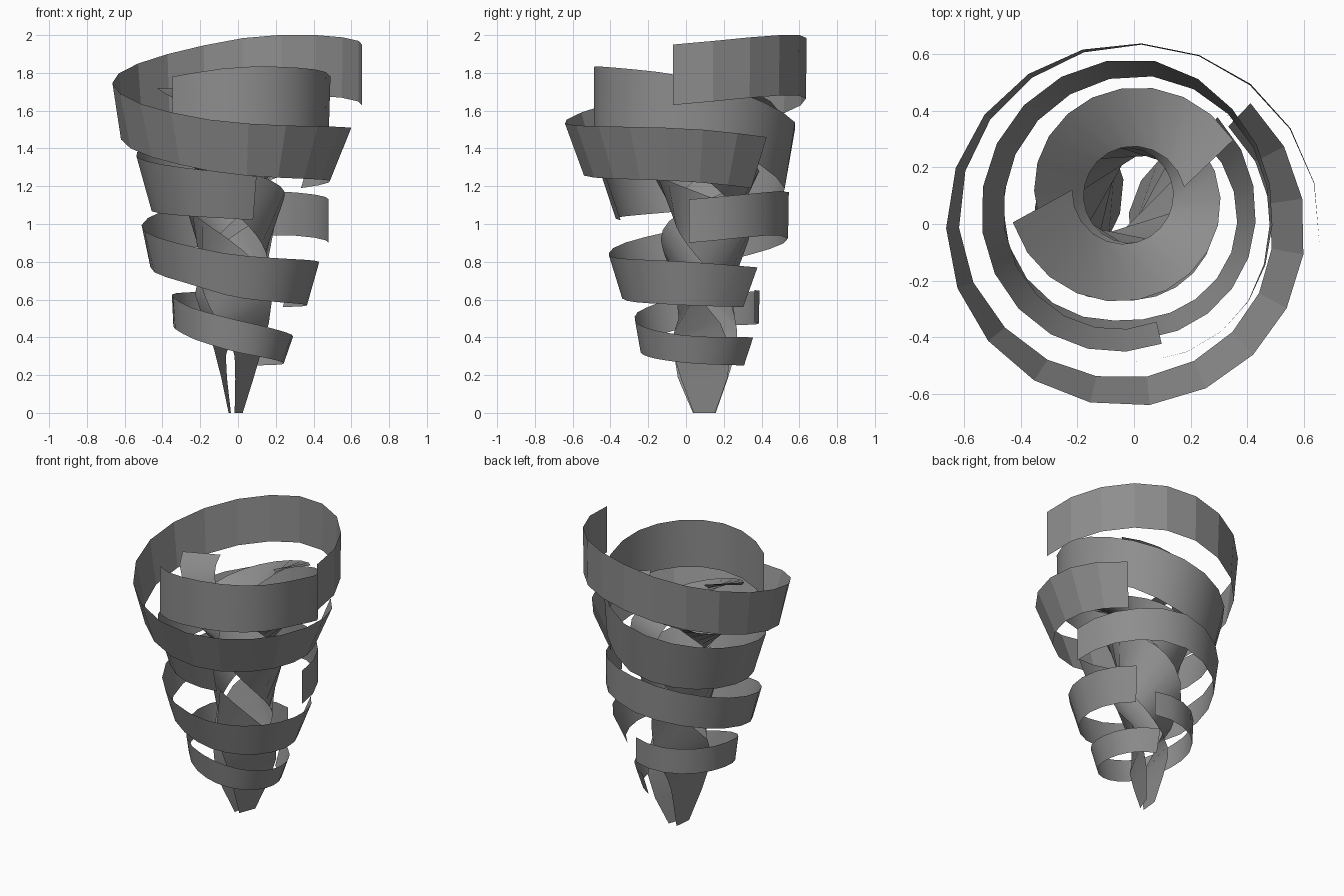
import bpy
import bmesh
from math import radians, cos, sin

# Remove the default cube only
cube = bpy.data.objects.get("Cube")
if cube:
    bpy.data.objects.remove(cube, do_unlink=True)

# One grey for the whole whirlwind
grey = bpy.data.materials.new("storm_grey")
grey.use_nodes = True
colour = (0.27, 0.27, 0.27, 1)
grey.diffuse_color = colour
grey.node_tree.nodes["Principled BSDF"].inputs["Base Color"].default_value = colour


def slope(keys, i, column):
    """Tangent of one column of the key rows, by finite difference."""
    before = keys[max(i - 1, 0)]
    after = keys[min(i + 1, len(keys) - 1)]
    return (after[column] - before[column]) / (after[0] - before[0])


def sample(keys, place):
    """Smooth interpolation of the key rows at a place along the strip."""
    i = 0
    while i < len(keys) - 2 and place > keys[i + 1][0]:
        i += 1
    start, end = keys[i], keys[i + 1]
    span = end[0] - start[0]
    t = (place - start[0]) / span
    ease = t * t * (3 - 2 * t)
    values = []
    for column in range(1, len(start)):
        leave = slope(keys, i, column) * span
        arrive = slope(keys, i + 1, column) * span
        values.append(start[column] + (end[column] - start[column]) * ease
                      + leave * t * (1 - t) ** 2 - arrive * t * t * (1 - t))
    return values


def ribbon(name, keys, segments, centre=(0, 0), phase=0, smooth=True):
    """Winding strip; key row: angle, top radius, top z, bottom radius, bottom z,
    and optionally separate angles for the top and bottom edges."""
    bm = bmesh.new()
    first, last = keys[0][0], keys[-1][0]
    previous = None
    for k in range(segments + 1):
        place = first + (last - first) * k / segments
        top_r, top_z, low_r, low_z, *turns = sample(keys, place)
        top_turn, low_turn = turns or (place, place)
        pair = []
        for r, z, turn in ((top_r, top_z, top_turn), (low_r, low_z, low_turn)):
            a = radians(phase + turn)
            pair.append(bm.verts.new((centre[0] + r * cos(a), centre[1] + r * sin(a), z)))
        if previous:
            bm.faces.new((previous[1], pair[1], pair[0], previous[0]))
        previous = pair
    for face in bm.faces:
        face.smooth = smooth
    mesh = bpy.data.meshes.new(name)
    bm.to_mesh(mesh)
    bm.free()
    mesh.materials.append(grey)
    obj = bpy.data.objects.new(name, mesh)
    bpy.context.collection.objects.link(obj)


# Outermost wind band at the rim
ribbon("rim_band", [
    (-6, .66, 1.95, .66, 1.63),
    (50, .645, 2, .64, 1.68),
    (90, .64, 1.98, .635, 1.66),
    (180, .665, 1.75, .62, 1.45),
    (225, .66, 1.62, .58, 1.34),
    (270, .645, 1.535, .545, 1.26),
    (360, .605, 1.505, .49, 1.225),
    (406, .594, 1.46, .48, 1.19),
], 22, smooth=False)

# Second band, starting inside the rim and swinging out behind
ribbon("upper_band", [
    (226, .5, 1.78, .5, 1.45),
    (270, .49, 1.83, .49, 1.5),
    (315, .49, 1.825, .49, 1.5),
    (360, .49, 1.78, .48, 1.46),
    (405, .53, 1.66, .51, 1.33),
    (450, .585, 1.52, .525, 1.17),
    (540, .54, 1.36, .46, 1.07),
    (643, .435, 1.25, .355, 1.02),
], 25)

# Band around the waist
ribbon("middle_band", [
    (2, .48, 1.13, .48, .9),
    (60, .52, 1.17, .52, .94),
    (90, .545, 1.165, .54, .92),
    (180, .51, .98, .46, .76),
    (225, .46, .9, .4, .69),
    (270, .41, .835, .34, .61),
    (360, .43, .8, .365, .57),
    (412, .48, .77, .385, .56),
], 24)

# Smallest band near the ground
ribbon("lower_band", [
    (70, .385, .65, .385, .48),
    (100, .39, .645, .385, .47),
    (180, .35, .62, .34, .45),
    (225, .32, .55, .29, .38),
    (270, .27, .49, .24, .32),
    (360, .29, .41, .24, .265),
    (437, .365, .4, .315, .25),
], 22)

# Twin core ribbons: flat at the top, steepening into upright strips at the tip
core = [
    (0, .42, 1.72, .2, 1.71, 8, -11),
    (140, .34, 1.43, .16, 1.34, 145, 135),
    (280, .28, 1.24, .17, 1, 288, 272),
    (370, .26, 1.06, .18, .76, 385, 345),
    (450, .22, .8, .17, .52, 475, 405),
    (490, .2, .47, .17, .36, 560, 440),
    (515, .19, .27, .15, .25, 582, 447),
    (540, .07, 0, .06, 0, 585, 447),
]
for label, phase in (("core_ribbon_left", 20), ("core_ribbon_right", 185)):
    ribbon(label, core, 32, centre=(-.02, .1), phase=phase)
